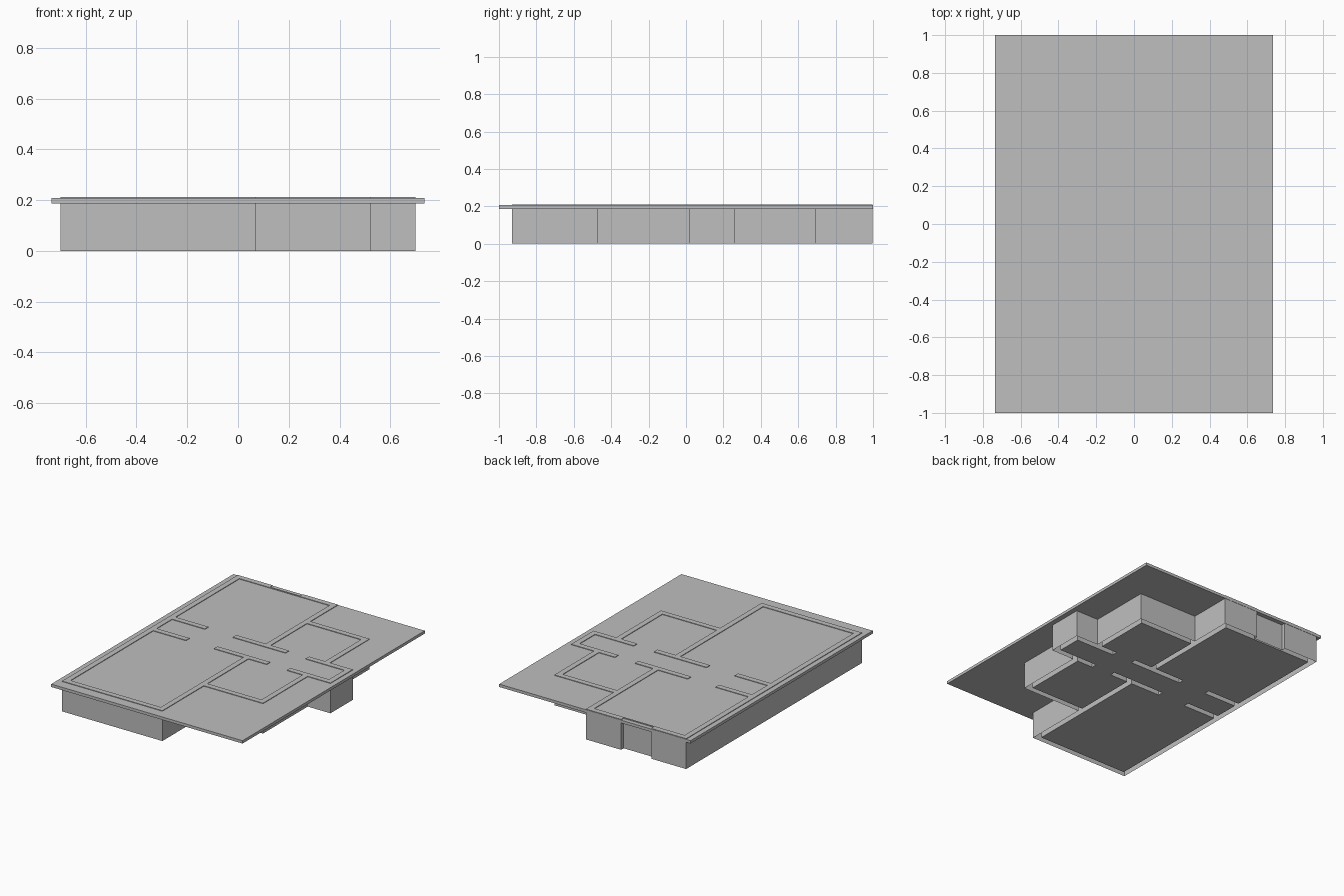
import bpy, bmesh
from mathutils import Vector

cube = bpy.data.objects.get("Cube")
if cube:
    bpy.data.objects.remove(cube, do_unlink=True)

grey = bpy.data.materials.new("plain_grey")
grey.use_nodes = True
grey.diffuse_color = (0.52, 0.52, 0.52, 1)
grey.node_tree.nodes["Principled BSDF"].inputs["Base Color"].default_value = grey.diffuse_color

T = 0.038            # wall thickness
TOP = 0.211          # wall height
BACK = 0.998         # outer face of the back wall
WEST, MID, EAST, BAY = -0.70, 0.07, 0.525, 0.70
FRONT, SOUTH, HALL_S, HALL_N, NORTH = -0.93, -0.475, 0.015, 0.26, 0.695
DOOR = (-0.432, -0.20)


def along_x(x0, x1, y):
    return (x0, x1, y, y + T)


def along_y(x, y0, y1):
    return (x - T, x, y0, y1)


# Wall footprints as x0, x1, y0, y1
walls = [
    (WEST, WEST + T, FRONT, BACK),
    along_x(WEST, MID, FRONT),
    along_y(MID, FRONT, HALL_S + T),
    along_x(MID - T, EAST, SOUTH),
    along_y(EAST, SOUTH, HALL_S + T),
    along_y(BAY, HALL_S, HALL_N),
    along_y(EAST, HALL_N - T, NORTH),
    along_x(MID - T, EAST, NORTH - T),
    along_y(MID, HALL_N - T, BACK),
    along_x(WEST, DOOR[0], BACK - T),
    along_x(DOOR[1], MID, BACK - T),
    (DOOR[0], DOOR[1], BACK - T, BACK - T + 0.01),   # recessed door leaf
]
# Hall walls with door gaps, on both sides of the hall
for y in (HALL_S, HALL_N - T):
    walls += [along_x(WEST, -0.41, y), along_x(-0.195, 0.21, y), along_x(0.365, BAY, y)]

# Areas enclosed by the building
rooms = [(WEST, MID, FRONT, BACK - T), (MID - T, EAST, SOUTH, NORTH),
         (EAST - T, BAY, HALL_S, HALL_N)]


def inside(rects, x, y):
    return any(a < x < b and c < y < d for a, b, c, d in rects)


def finish(bm, name):
    bmesh.ops.remove_doubles(bm, verts=bm.verts, dist=1e-5)
    bmesh.ops.dissolve_limit(bm, angle_limit=0.01, verts=bm.verts, edges=bm.edges)
    mesh = bpy.data.meshes.new(name)
    bm.to_mesh(mesh)
    bm.free()
    mesh.materials.append(grey)
    obj = bpy.data.objects.new(name, mesh)
    bpy.context.collection.objects.link(obj)
    return obj


def quad(bm, *points):
    bm.faces.new([bm.verts.new(p) for p in points])


# Split the plan into cells along every wall edge
xs = sorted({round(v, 4) for r in walls + rooms for v in r[:2]})
ys = sorted({round(v, 4) for r in walls + rooms for v in r[2:]})


def is_wall(i, j):
    if not (0 <= i < len(xs) - 1 and 0 <= j < len(ys) - 1):
        return False
    return inside(walls, (xs[i] + xs[i + 1]) / 2, (ys[j] + ys[j + 1]) / 2)


wall_bm, floor_bm = bmesh.new(), bmesh.new()
for i in range(len(xs) - 1):
    for j in range(len(ys) - 1):
        a, b, c, d = xs[i], xs[i + 1], ys[j], ys[j + 1]
        ring = [(a, c), (b, c), (b, d), (a, d)]
        if is_wall(i, j):
            # Hollow wall: top plus exposed sides, open below
            quad(wall_bm, *[(x, y, TOP) for x, y in ring])
            for k, (di, dj) in enumerate([(0, -1), (1, 0), (0, 1), (-1, 0)]):
                if not is_wall(i + di, j + dj):
                    p, q = ring[k], ring[(k + 1) % 4]
                    quad(wall_bm, (*p, 0), (*q, 0), (*q, TOP), (*p, TOP))
        elif inside(rooms, (a + b) / 2, (c + d) / 2):
            quad(floor_bm, *[(x, y, 0) for x, y in reversed(ring)])

finish(wall_bm, "walls")
finish(floor_bm, "room_floors")

# Flat roof slab
slab = bmesh.new()
bmesh.ops.create_cube(slab, size=1)
bmesh.ops.scale(slab, vec=Vector((1.47, 2, 0.02)), verts=slab.verts)
bmesh.ops.translate(slab, vec=Vector((0, 0, 0.197)), verts=slab.verts)
finish(slab, "roof_slab")
